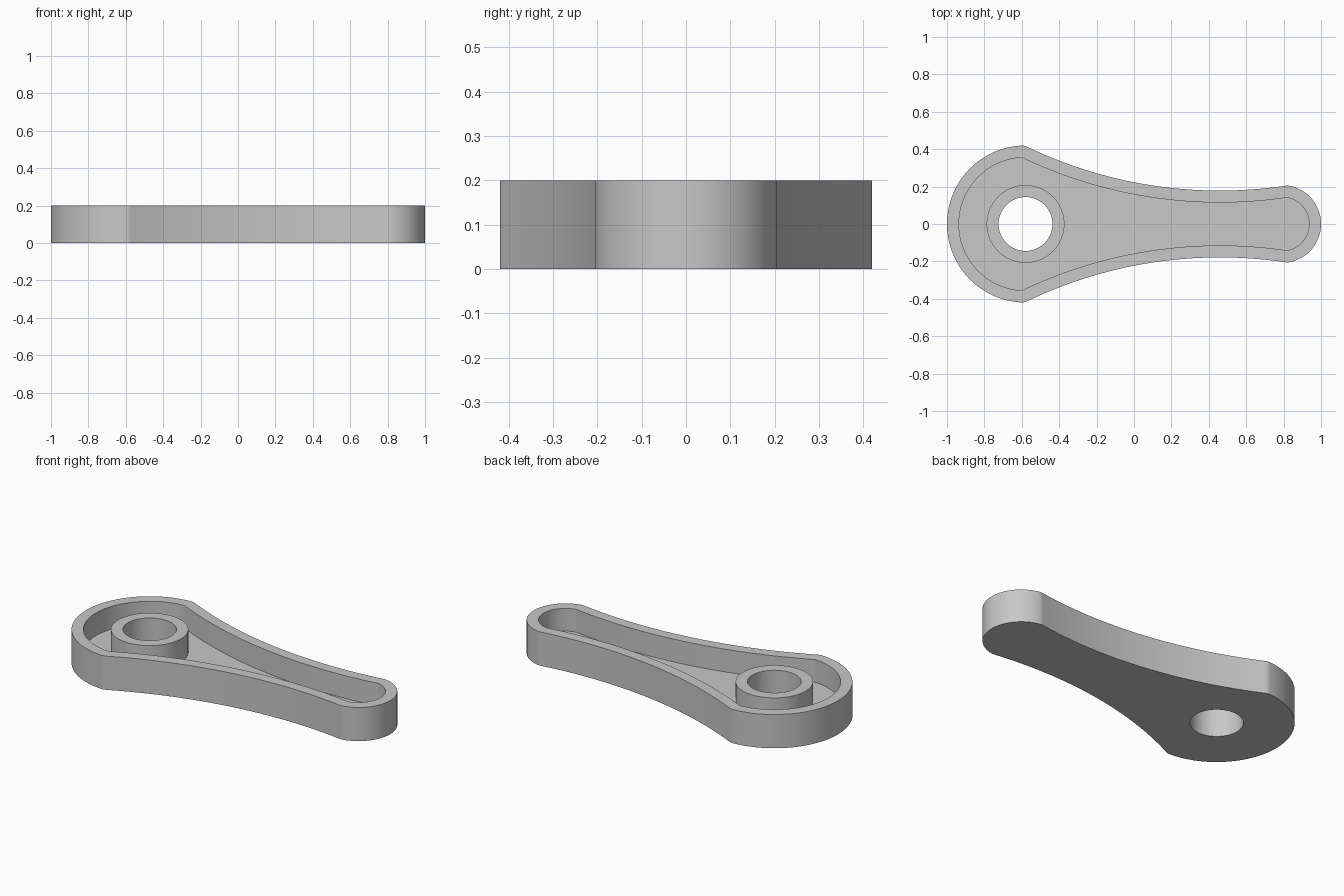
import bpy, bmesh, math
from mathutils import Vector

if "Cube" in bpy.data.objects:
    bpy.data.objects.remove(bpy.data.objects["Cube"])

HEIGHT, FLOOR, WALL = 0.20, 0.065, 0.064
BIG, BIG_R = Vector((-0.58, 0)), 0.356       # pocket circle at the wide end
TIP, TIP_R = Vector((0.792, 0)), 0.144       # pocket circle at the narrow end
BOSS_R, HOLE_R = 0.208, 0.144
WAIST_R = 2.45                               # concave side radius


def direction(a):
    return Vector((math.cos(a), math.sin(a)))


def sweep(centre, radius, a0, a1, n):
    """Arc samples as (pocket point, outward normal)."""
    dirs = [direction(a0 + (a1 - a0) * i / n) for i in range(n + 1)]
    return [(centre + radius * d, d) for d in dirs]


# Pocket corners and the centre of the concave side arc
big_a = math.acos(-0.02 / BIG_R)
tip_a = math.acos(0.028 / TIP_R)
A = BIG + BIG_R * direction(big_a)
B = TIP + TIP_R * direction(tip_a)
chord = B - A
side = Vector((-chord.y, chord.x)).normalized()
C = (A + B) / 2 + side * math.sqrt(WAIST_R ** 2 - (chord.length / 2) ** 2)
na, nb = [math.atan2((C - p).y, (C - p).x) for p in (A, B)]

# Upper half of the outline, then its mirror
half = (sweep(TIP, TIP_R, 0, tip_a, 20)
        + sweep(B, 0, tip_a, nb, 6)
        + sweep(C, -WAIST_R, nb, na, 40)
        + sweep(A, 0, na, big_a, 8)
        + sweep(BIG, BIG_R, big_a, math.pi, 32))
flip = Vector((1, -1))
full = half + [(p * flip, d * flip) for p, d in reversed(half)]
inner = [p for p, d in full]
outer = [p + WALL * d for p, d in full]


def circle(r, n=64):
    return [BIG + r * direction(2 * math.pi * i / n) for i in range(n)]


bm = bmesh.new()


def ring(points, z):
    return [bm.verts.new((p.x, p.y, z)) for p in points]


def skin(rings):
    for r, s in zip(rings, rings[1:]):
        for i in range(len(r)):
            j = (i + 1) % len(r)
            bm.faces.new((r[i], r[j], s[j], s[i]))


# Outer wall, rim and pocket wall
skin([ring(outer, 0), ring(outer, HEIGHT), ring(inner, HEIGHT), ring(inner, FLOOR)])
# Boss wall, boss top and through hole
skin([ring(circle(BOSS_R), FLOOR), ring(circle(BOSS_R), HEIGHT),
      ring(circle(HOLE_R), HEIGHT), ring(circle(HOLE_R), 0)])
bmesh.ops.remove_doubles(bm, verts=bm.verts[:], dist=1e-5)

# Pocket floor and underside
for z in (FLOOR, 0):
    edges = [e for e in bm.edges if e.is_boundary
             and all(abs(v.co.z - z) < 1e-4 for v in e.verts)]
    bmesh.ops.triangle_fill(bm, use_beauty=True, use_dissolve=False, edges=edges)
bmesh.ops.recalc_face_normals(bm, faces=bm.faces[:])

mesh = bpy.data.meshes.new("lever_arm")
bm.to_mesh(mesh)
bm.free()
arm = bpy.data.objects.new("lever_arm", mesh)
bpy.context.collection.objects.link(arm)

grey = bpy.data.materials.new("light grey")
grey.diffuse_color = (0.58, 0.58, 0.58, 1)
grey.use_nodes = True
grey.node_tree.nodes["Principled BSDF"].inputs["Base Color"].default_value = grey.diffuse_color
mesh.materials.append(grey)

bpy.context.view_layer.objects.active = arm
arm.select_set(True)
bpy.ops.object.shade_smooth_by_angle(angle=math.radians(20))
